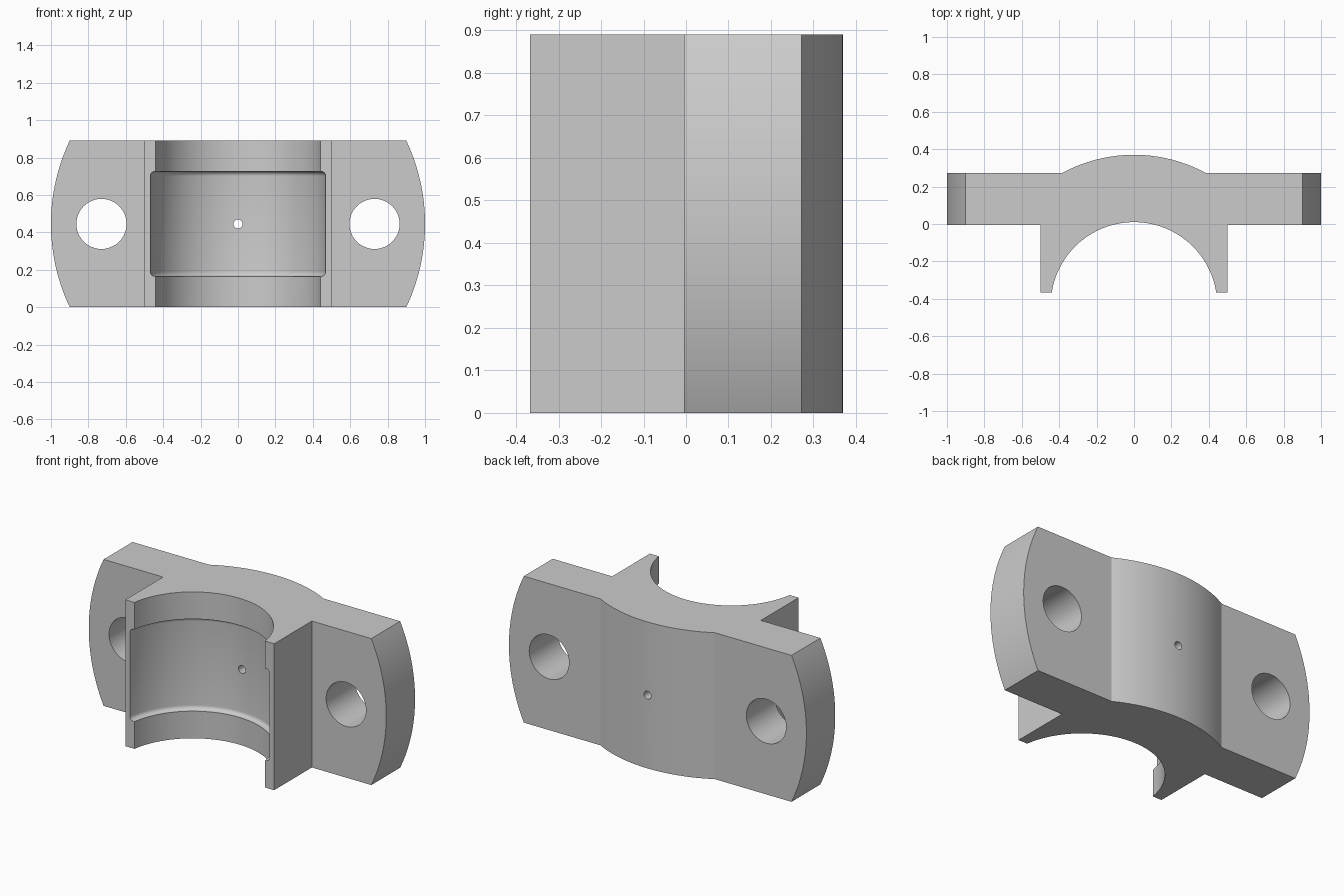
import bpy, bmesh
from math import pi, sin, cos, asin, radians
from mathutils import Vector, Matrix

if "Cube" in bpy.data.objects:
    bpy.data.objects.remove(bpy.data.objects["Cube"], do_unlink=True)

HEIGHT = 0.89
MID = HEIGHT / 2
AXIS_Y = -0.435          # bore axis, shared by the bulge
BORE_R, GROOVE_R, BULGE_R = 0.445, 0.474, 0.805
PLATE_FRONT, PLATE_BACK, LEG_END = -0.005, 0.272, -0.367

steel = bpy.data.materials.new("plain grey")
steel.use_nodes = True
grey = (0.6, 0.6, 0.6, 1)
steel.diffuse_color = grey
steel.node_tree.nodes["Principled BSDF"].inputs["Base Color"].default_value = grey


def arc(cx, cy, r, start, end, steps):
    return [(cx + r * cos(start + (end - start) * i / steps),
             cy + r * sin(start + (end - start) * i / steps)) for i in range(steps + 1)]


def make_object(name, bm):
    bmesh.ops.recalc_face_normals(bm, faces=bm.faces)
    mesh = bpy.data.meshes.new(name)
    bm.to_mesh(mesh)
    bm.free()
    mesh.materials.append(steel)
    obj = bpy.data.objects.new(name, mesh)
    bpy.context.collection.objects.link(obj)
    return obj


def prism(name, points, offset):
    bm = bmesh.new()
    face = bm.faces.new([bm.verts.new(p) for p in points])
    new = bmesh.ops.extrude_face_region(bm, geom=[face])["geom"]
    verts = [v for v in new if isinstance(v, bmesh.types.BMVert)]
    bmesh.ops.translate(bm, verts=verts, vec=offset)
    return make_object(name, bm)


def drill(name, x, radius):
    bm = bmesh.new()
    bmesh.ops.create_cone(bm, cap_ends=True, segments=48, radius1=radius, radius2=radius, depth=2,
                          matrix=Matrix.Translation((x, 0, MID)) @ Matrix.Rotation(pi / 2, 4, 'X'))
    return make_object(name, bm)


def combine(body, cutter, operation):
    mod = body.modifiers.new(cutter.name, 'BOOLEAN')
    mod.operation, mod.solver, mod.object = operation, 'EXACT', cutter
    bpy.context.view_layer.objects.active = body
    bpy.ops.object.modifier_apply(modifier=mod.name)
    bpy.data.objects.remove(cutter, do_unlink=True)


# Bearing cap: flanges, bulged back, legs and half-round bore as one profile
lip = asin((LEG_END - AXIS_Y) / BORE_R)
crown = asin((PLATE_BACK - AXIS_Y) / BULGE_R)
profile = [(0.5, LEG_END), (0.5, PLATE_FRONT), (1.1, PLATE_FRONT), (1.1, PLATE_BACK)]
profile += arc(0, AXIS_Y, BULGE_R, crown, pi - crown, 32)
profile += [(-1.1, PLATE_BACK), (-1.1, PLATE_FRONT), (-0.5, PLATE_FRONT), (-0.5, LEG_END)]
profile += arc(0, AXIS_Y, BORE_R, pi - lip, lip, 64)
cap = prism("bearing_cap", [(x, y, 0) for x, y in profile], Vector((0, 0, HEIGHT)))

# Rounded flange ends
END_R = 1.04
reach = asin((MID + 0.05) / END_R)
right_end = arc(1 - END_R, MID, END_R, -reach, reach, 40)
outline = right_end + [(-x, z) for x, z in reversed(right_end)]
ends = prism("end_trim", [(x, -1, z) for x, z in outline], Vector((0, 2, 0)))
combine(cap, ends, 'INTERSECT')

# Wide groove inside the bore, with filleted corners
FILLET, LOW, HIGH = 0.024, 0.165, 0.725
section = [(0.2, LOW)]
section += arc(GROOVE_R - FILLET, LOW + FILLET, FILLET, -pi / 2, 0, 6)
section += arc(GROOVE_R - FILLET, HIGH - FILLET, FILLET, 0, pi / 2, 6)
section += [(0.2, HIGH)]
bm = bmesh.new()
ring = [bm.verts.new((r, AXIS_Y, z)) for r, z in section]
edges = [bm.edges.new((ring[i - 1], ring[i])) for i in range(len(ring))]
bmesh.ops.spin(bm, geom=ring + edges, cent=(0, AXIS_Y, 0), axis=(0, 0, 1),
               angle=2 * pi, steps=128, use_merge=True)
bmesh.ops.remove_doubles(bm, verts=bm.verts, dist=0.0001)
combine(cap, make_object("groove_cutter", bm), 'DIFFERENCE')

# Bolt holes and the small oil hole
for name, x, radius in (("left_bolt_hole", 0.73, 0.134), ("right_bolt_hole", -0.73, 0.134),
                        ("oil_hole", 0, 0.024)):
    combine(cap, drill(name, x, radius), 'DIFFERENCE')

# Smooth curved walls, sharp machined edges
bpy.ops.object.select_all(action='DESELECT')
cap.select_set(True)
bpy.context.view_layer.objects.active = cap
bpy.ops.object.shade_smooth_by_angle(angle=radians(20))
